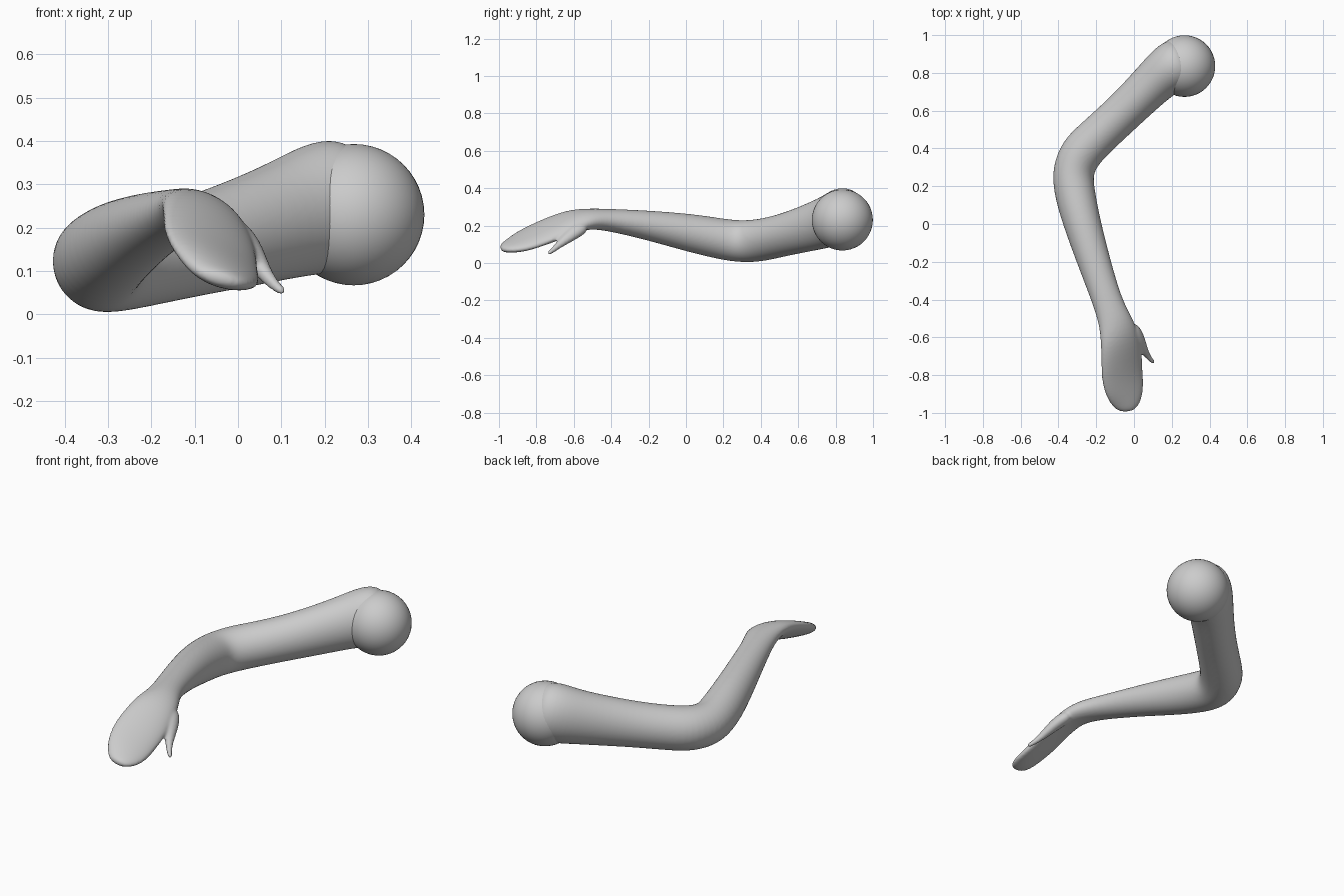
import bpy, bmesh, math
from mathutils import Vector

SIDES = 20
Z = Vector((0, 0, 1))

# x, y, z, half width, half height, roll in degrees: shoulder to fingertips
ARM = [
    (0.300, 0.885, 0.270, 0.080, 0.100, 0),
    (0.255, 0.865, 0.260, 0.138, 0.153, 0),
    (0.190, 0.825, 0.245, 0.134, 0.155, 0),
    (0.120, 0.765, 0.222, 0.120, 0.140, 0),
    (0.020, 0.665, 0.190, 0.111, 0.128, 0),
    (-0.100, 0.550, 0.157, 0.108, 0.116, 0),
    (-0.210, 0.450, 0.132, 0.110, 0.114, 0),
    (-0.285, 0.375, 0.118, 0.116, 0.115, 0),
    (-0.325, 0.280, 0.115, 0.112, 0.113, 0),
    (-0.318, 0.180, 0.130, 0.110, 0.110, 0),
    (-0.280, 0.020, 0.162, 0.101, 0.103, 0),
    (-0.212, -0.200, 0.202, 0.088, 0.080, 0),
    (-0.138, -0.420, 0.232, 0.077, 0.059, 3),
    (-0.097, -0.520, 0.237, 0.092, 0.055, 12),
    (-0.076, -0.600, 0.225, 0.111, 0.050, 23),
    (-0.065, -0.700, 0.187, 0.123, 0.041, 28),
    (-0.064, -0.800, 0.147, 0.123, 0.036, 26),
    (-0.048, -0.880, 0.113, 0.114, 0.033, 23),
    (-0.038, -0.950, 0.087, 0.084, 0.029, 18),
    (-0.038, -0.995, 0.078, 0.040, 0.017, 12),
]
THUMB = [
    (-0.025, -0.540, 0.205, 0.045, 0.035, 30),
    (0.015, -0.600, 0.165, 0.045, 0.034, 30),
    (0.042, -0.650, 0.123, 0.030, 0.025, 30),
    (0.066, -0.690, 0.088, 0.017, 0.017, 30),
    (0.088, -0.718, 0.063, 0.013, 0.013, 30),
    (0.108, -0.738, 0.050, 0.009, 0.009, 30),
]


def sweep(bm, sections):
    """Loft oval rings along a path and cap both ends."""
    pts = [Vector(s[:3]) for s in sections]
    rings = []
    for i, (p, s) in enumerate(zip(pts, sections)):
        t = (pts[min(i + 1, len(pts) - 1)] - pts[max(i - 1, 0)]).normalized()
        side = Z.cross(t).normalized()
        up = t.cross(side)
        r = math.radians(s[5])
        u = side * math.cos(r) - up * math.sin(r)
        v = side * math.sin(r) + up * math.cos(r)
        rings.append([bm.verts.new(p + u * s[3] * math.cos(a) + v * s[4] * math.sin(a))
                      for a in (2 * math.pi * k / SIDES for k in range(SIDES))])
    for a, b in zip(rings, rings[1:]):
        for k in range(SIDES):
            n = (k + 1) % SIDES
            bm.faces.new((a[k], a[n], b[n], b[k]))
    bm.faces.new(rings[0])
    bm.faces.new(rings[-1])


# Arm with hand and thumb, fused into one skin
bm = bmesh.new()
sweep(bm, ARM)
sweep(bm, THUMB)
bmesh.ops.recalc_face_normals(bm, faces=bm.faces)
mesh = bpy.data.meshes.new("arm")
bm.to_mesh(mesh)
bm.free()
arm = bpy.data.objects.new("arm", mesh)
bpy.context.collection.objects.link(arm)
sub = arm.modifiers.new("round", 'SUBSURF')
sub.levels = sub.render_levels = 2
fuse = arm.modifiers.new("fuse", 'REMESH')
fuse.mode = 'VOXEL'
fuse.voxel_size = 0.007
fuse.use_smooth_shade = True
soft = arm.modifiers.new("soften", 'SMOOTH')
soft.factor = 0.5
soft.iterations = 5

# Shoulder ball
bpy.ops.mesh.primitive_uv_sphere_add(segments=48, ring_count=24, radius=0.163,
                                     location=(0.267, 0.836, 0.23))
ball = bpy.context.object
ball.name = "shoulder_ball"
bpy.ops.object.shade_smooth()
